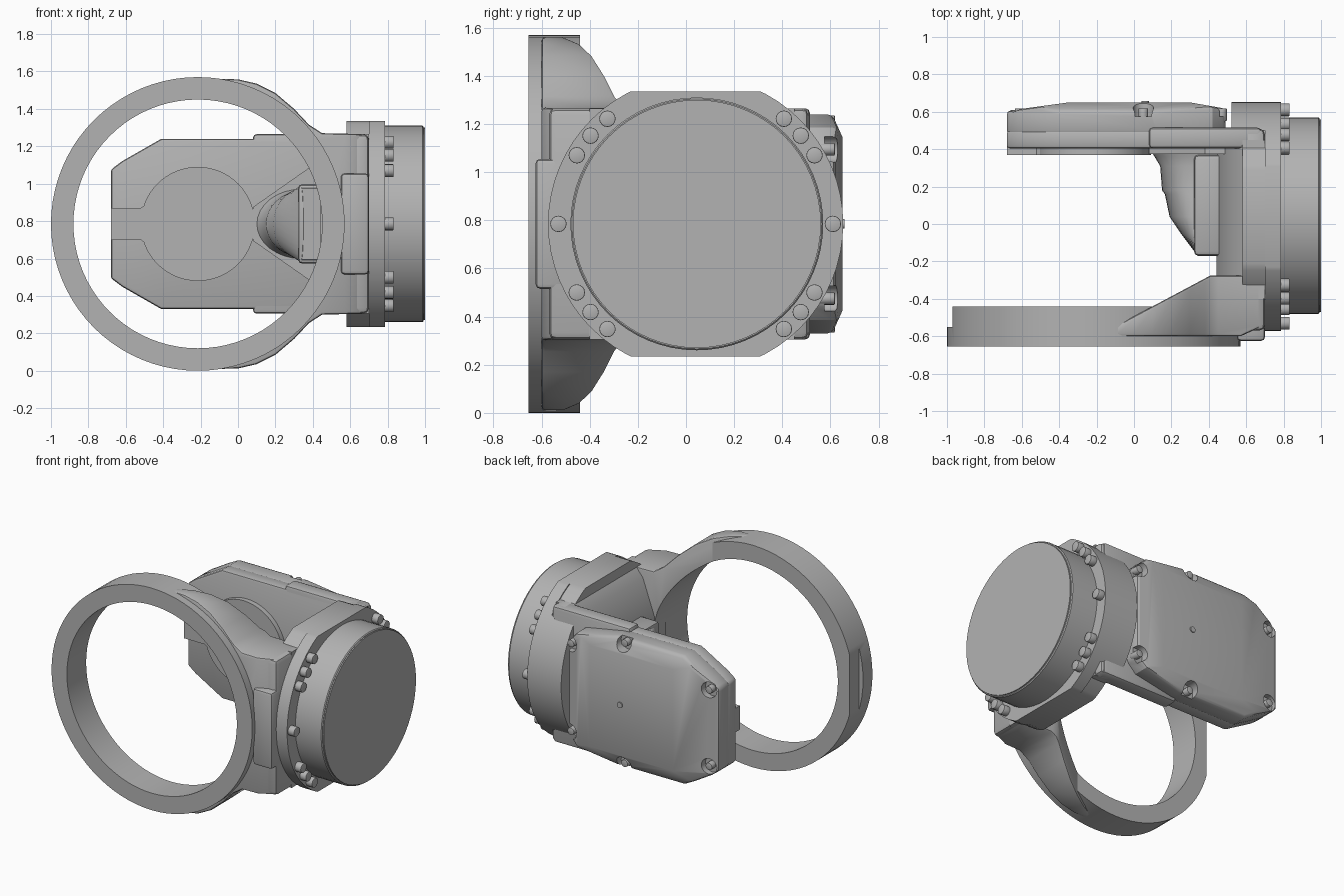
import bpy, bmesh, math
from mathutils import Vector

if "Cube" in bpy.data.objects:
    bpy.data.objects.remove(bpy.data.objects["Cube"])

grey = bpy.data.materials.new("cast grey")
grey.use_nodes = True
grey.diffuse_color = (0.45, 0.45, 0.45, 1)
grey.node_tree.nodes["Principled BSDF"].inputs["Base Color"].default_value = (0.45, 0.45, 0.45, 1)

MID = 0.785            # height of the symmetry plane
RING_X = -0.215        # centre of the ring and of the hub disc
DRUM_Y = 0.04          # centre of the drum and its flange
parts = []


def finish(name, bm):
    bmesh.ops.recalc_face_normals(bm, faces=bm.faces)
    mesh = bpy.data.meshes.new(name)
    bm.to_mesh(mesh)
    bm.free()
    mesh.materials.append(grey)
    ob = bpy.data.objects.new(name, mesh)
    bpy.context.collection.objects.link(ob)
    parts.append(ob)
    return ob


def bake(ob):
    deps = bpy.context.evaluated_depsgraph_get()
    mesh = bpy.data.meshes.new_from_object(ob.evaluated_get(deps))
    ob.modifiers.clear()
    ob.data = mesh


def bevel(ob, width, segments=2):
    mod = ob.modifiers.new("bevel", "BEVEL")
    mod.width, mod.segments = width, segments
    mod.angle_limit = math.radians(35)
    bake(ob)


def cut(ob, cutter):
    cutter.hide_render = True
    mod = ob.modifiers.new("cut", "BOOLEAN")
    mod.operation, mod.object, mod.solver = "DIFFERENCE", cutter, "EXACT"
    bake(ob)
    parts.remove(cutter)
    bpy.data.objects.remove(cutter)


def prism(name, pts, axis, a, b, planes=(), width=0):
    """Extrude an outline along x (points are y,z) or y (points are x,z); trim by planes."""
    place = (lambda p, t: (t, p[0], p[1])) if axis == "x" else (lambda p, t: (p[0], t, p[1]))
    bm = bmesh.new()
    lo, hi = ([bm.verts.new(place(p, t)) for p in pts] for t in (a, b))
    bm.faces.new(lo)
    bm.faces.new(hi)
    for i in range(len(pts)):
        j = (i + 1) % len(pts)
        bm.faces.new((lo[i], lo[j], hi[j], hi[i]))
    for co, no in planes:
        geom = bm.verts[:] + bm.edges[:] + bm.faces[:]
        bmesh.ops.bisect_plane(bm, geom=geom, plane_co=co, plane_no=no, clear_outer=True)
        bmesh.ops.holes_fill(bm, edges=[e for e in bm.edges if e.is_boundary])
    ob = finish(name, bm)
    if width:
        bevel(ob, width)
    return ob


def circle(u, v, r, n=64):
    return [(u + r * math.cos(2 * math.pi * i / n), v + r * math.sin(2 * math.pi * i / n)) for i in range(n)]


def mirrored(half):
    """Close an outline given as (u, height above the middle)."""
    return [(u, MID + v) for u, v in half] + [(u, MID - v) for u, v in reversed(half)]


def rect(u0, u1, v):
    return mirrored([(u0, v), (u1, v)])


# Front ring, with a flat on the rear half of its far side
ring = prism("ring", circle(RING_X, MID, 0.785, 80), "y", -0.655, -0.44)
cut(ring, prism("cutter", circle(RING_X, MID, 0.665, 80), "y", -1, 0))
cut(ring, prism("cutter", rect(-1.2, -0.97, 0.5), "y", -0.55, 0))

# Flared front arm joining the ring to the body
flare = [(-0.1, 0.775), (0, 0.773), (0.1, 0.75), (0.2, 0.70), (0.3, 0.615),
         (0.38, 0.53), (0.45, 0.485), (0.68, 0.48)]
arm = prism("front_arm", mirrored(flare), "y", -0.6, -0.275,
            [((0.1, -0.44, 0), (-0.16, 0.3, 0)), ((0.57, -0.6, 0), (0.05, -0.11, 0))], 0.015)
cut(arm, prism("cutter", circle(RING_X, MID, 0.665, 80), "y", -1, 0))
prism("front_pad", rect(0.55, 0.70, 0.27), "y", -0.625, -0.45, width=0.02)

# Cross piece between the two arms, waisted toward its top and bottom
waist = [(0.44, 0.17), (0.53, 0.42), (0.58, 0.48), (0.70, 0.48)]
prism("cross_piece", mirrored(waist), "y", -0.4, 0.45)
prism("body_block", rect(-0.57, 0.51, 0.48), "x", 0.58, 0.70, width=0.03)

# Rear arm and its cover
cover = [(-0.68, 0.29), (-0.62, 0.335), (-0.41, 0.455), (0.12, 0.455), (0.42, 0.40), (0.49, 0.33)]
prism("rear_arm", mirrored(cover[:3] + [(0.67, 0.455)]), "y", 0.405, 0.5, width=0.015)
lid = prism("rear_cover", mirrored(cover), "y", 0.48, 0.65,
            [((-0.35, 0.65, 0), (-0.045, 0.33, 0)), ((0.3, 0.65, 0), (0.035, 0.2, 0)),
             ((0, 0.65, MID + 0.36), (0, 0.1, 0.045)), ((0, 0.65, MID - 0.36), (0, 0.1, -0.045))], 0.02)
prism("rear_arm_root", rect(0.08, 0.68, 0.48), "y", 0.405, 0.515, width=0.02)

# Cover screws, each in its own scooped pocket
for x, dz in ((-0.61, 0.27), (0.05, 0.425), (0.47, 0.31)):
    for side in (1, -1):
        z = MID + side * dz
        cut(lid, prism("cutter", circle(x, z, 0.055, 16), "y", 0.575, 0.8))
        prism("cover_screw", circle(x, z, 0.026, 16), "y", 0.55, 0.618, width=0.004)
prism("cover_plug", circle(0.06, MID, 0.02, 16), "y", 0.64, 0.658)

# Raised hub disc and tab on the inner face of the rear arm
prism("hub_disc", circle(RING_X, MID, 0.305), "y", 0.37, 0.42)
prism("hub_tab", mirrored([(-0.68, 0.085), (-0.52, 0.085), (-0.46, 0.13), (-0.3, 0.13)]), "y", 0.37, 0.42)
prism("gusset", mirrored([(0.08, 0.09), (0.38, 0.30), (0.5, 0.30)]), "y", 0.375, 0.42)

# Rounded housing in the fork corner: half-oval sections lofted along y
sections = [(0.41, 0.08, 0.20), (0.36, 0.11, 0.18), (0.31, 0.14, 0.175), (0.18, 0.15, 0.175),
            (0.16, 0.165, 0.18), (0.04, 0.19, 0.185), (-0.05, 0.25, 0.2), (-0.15, 0.325, 0.205), (-0.172, 0.35, 0.19)]
bm = bmesh.new()
loops = []
for y, x, h in sections:
    angles = [math.pi / 2 + math.pi * i / 16 for i in range(17)]
    oval = [Vector((0.34 + (0.34 - x) * math.cos(a), y, MID + h * math.sin(a))) for a in angles]
    oval = [Vector((0.47, y, MID + h))] + oval + [Vector((0.47, y, MID - h))]
    loops.append([bm.verts.new(p) for p in oval])
n = len(loops[0])
for p, q in zip(loops, loops[1:]):
    for i in range(n):
        j = (i + 1) % n
        bm.faces.new((p[i], p[j], q[j], q[i]))
bm.faces.new(loops[0])
bm.faces.new(loops[-1])
finish("corner_housing", bm)
prism("housing_back", rect(0.32, 0.5, 0.213), "y", -0.17, 0.37, width=0.025)

# Flange: round plate with flats on top and bottom
flats = [((0, 0, MID + 0.55), (0, 0, 1)), ((0, 0, MID - 0.55), (0, 0, -1))]
disc = circle(DRUM_Y, MID, 0.613)
prism("flange", disc, "x", 0.70, 0.785, flats)
prism("flange_base", circle(DRUM_Y, MID, 0.605), "x", 0.58, 0.705, flats)
prism("flange_rear", disc, "x", 0.52, 0.705, flats + [((0, 0.50, 0), (0, -1, 0))])

# Drum with a chamfered rim
drum = prism("drum", circle(DRUM_Y + 0.005, MID, 0.525), "x", 0.77, 0.992)
bevel(drum, 0.006, 1)
prism("drum_face", circle(DRUM_Y + 0.005, MID, 0.515), "x", 0.98, 1.0)

# Flange bolts: one at each side and four groups of three
bolt_angles = [0, 180] + [base + s * a for base, s in ((0, 1), (0, -1), (180, 1), (180, -1)) for a in (30, 40, 50)]
for deg in bolt_angles:
    a = math.radians(deg)
    prism("flange_bolt", circle(DRUM_Y + 0.57 * math.cos(a), MID + 0.57 * math.sin(a), 0.034, 16),
          "x", 0.77, 0.832, width=0.004)

# Smooth shading with sharp edges kept
bpy.ops.object.select_all(action="DESELECT")
for ob in parts:
    ob.select_set(True)
bpy.context.view_layer.objects.active = parts[0]
bpy.ops.object.shade_smooth_by_angle(angle=math.radians(30))
